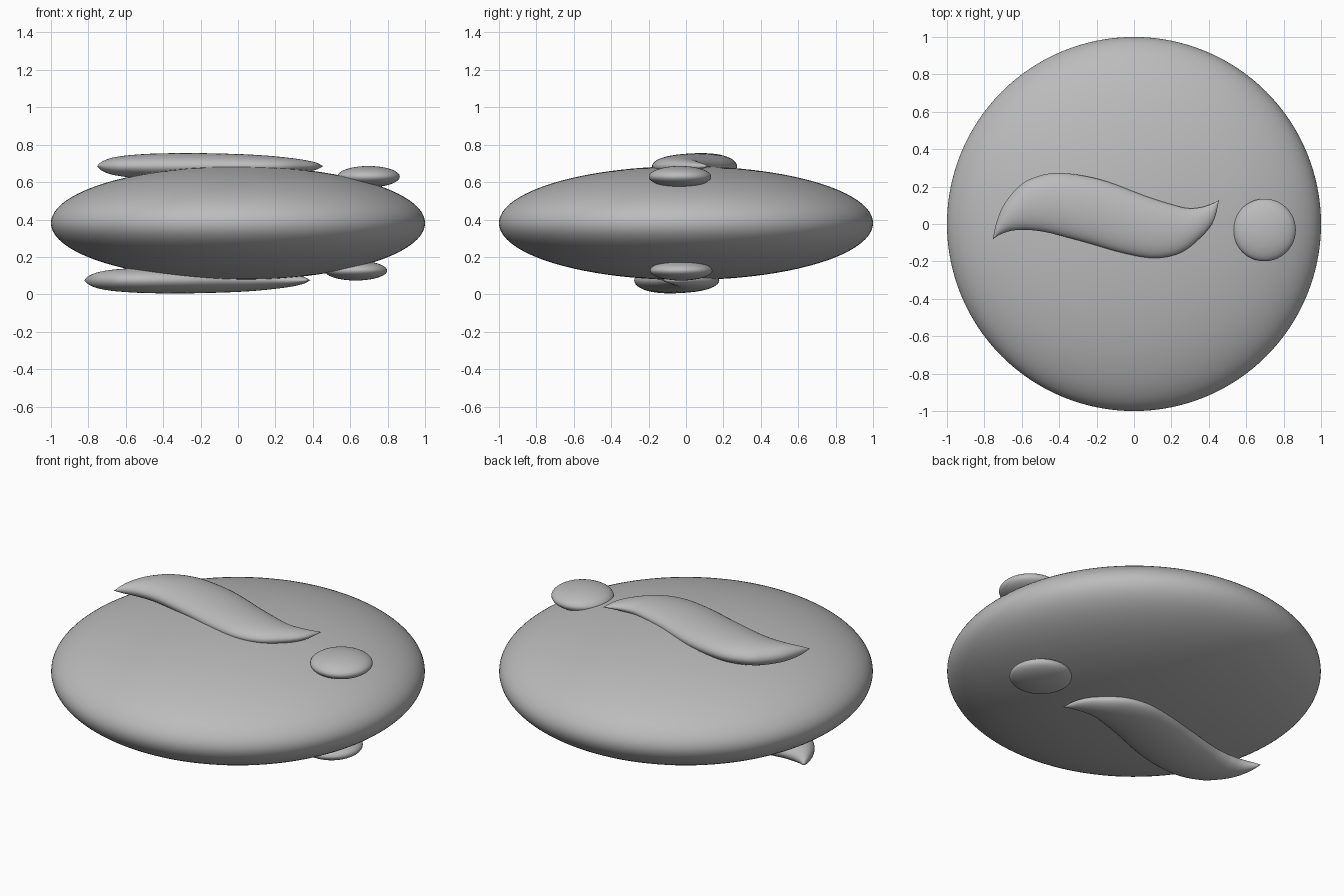
import bpy, bmesh, math
from mathutils import Vector, Matrix

if "Cube" in bpy.data.objects:
    bpy.data.objects.remove(bpy.data.objects["Cube"])

grey = bpy.data.materials.new("plain_grey")
grey.diffuse_color = (0.5, 0.5, 0.5, 1)
grey.use_nodes = True
grey.node_tree.nodes["Principled BSDF"].inputs["Base Color"].default_value = grey.diffuse_color


def finish(bm, name):
    bmesh.ops.recalc_face_normals(bm, faces=bm.faces)
    for f in bm.faces:
        f.smooth = True
    me = bpy.data.meshes.new(name)
    bm.to_mesh(me)
    bm.free()
    me.materials.append(grey)
    ob = bpy.data.objects.new(name, me)
    bpy.context.collection.objects.link(ob)
    return ob


def ellipsoid(name, centre, radii, seg, rings):
    bm = bmesh.new()
    m = Matrix.Translation(centre) @ Matrix.Diagonal((*radii, 1))
    bmesh.ops.create_uvsphere(bm, u_segments=seg, v_segments=rings, radius=1, matrix=m)
    return finish(bm, name)


def spline(a, b, c, d, t):
    return 0.5 * (2 * b + (c - a) * t + (2 * a - 5 * b + 4 * c - d) * t * t
                  + (3 * b - a - 3 * c + d) * t ** 3)


# Curved fin stations: one edge (x, y), other edge (x, y), half thickness
STATIONS = [
    (-.754, -.080, -.754, -.080, 0), (-.738, .000, -.715, -.056, .024),
    (-.700, .096, -.660, -.037, .043), (-.636, .180, -.610, -.032, .054),
    (-.556, .240, -.560, -.032, .061), (-.406, .273, -.460, -.046, .068),
    (-.180, .238, -.270, -.095, .070), (.060, .150, -.060, -.155, .065),
    (.190, .108, .107, -.182, .057), (.283, .085, .246, -.155, .046),
    (.350, .088, .353, -.075, .034), (.410, .105, .425, .015, .019),
    (.455, .128, .455, .128, 0)]


def fin(name, matrix, steps=6, sides=40):
    pts = [Vector(s) for s in STATIONS]
    pts = [2 * pts[0] - pts[1]] + pts + [2 * pts[-1] - pts[-2]]
    path = [spline(*pts[i:i + 4], k / steps)
            for i in range(len(pts) - 3) for k in range(steps)][1:]
    bm = bmesh.new()
    rings = []
    for p in path:
        a, b = Vector((p[0], p[1], 0)), Vector((p[2], p[3], 0))
        mid, half = (a + b) / 2, (a - b) / 2
        rings.append([bm.verts.new(mid + half * math.cos(w) + Vector((0, 0, p[4] * math.sin(w))))
                      for w in (2 * math.pi * j / sides for j in range(sides))])
    for r, q in zip(rings, rings[1:]):
        for j in range(sides):
            k = (j + 1) % sides
            bm.faces.new((r[j], r[k], q[k], q[j]))
    # pointed ends
    for ring, s in ((rings[0], STATIONS[0]), (rings[-1], STATIONS[-1])):
        tip = bm.verts.new((s[0], s[1], 0))
        for j in range(sides):
            bm.faces.new((ring[j], ring[(j + 1) % sides], tip))
    bm.transform(matrix)
    return finish(bm, name)


# Flattened main body
ellipsoid("body", (0, 0, .381), (1, 1, .304), 128, 64)

# Raised S-shaped fins, the lower one turned over
fin("top_fin", Matrix.Translation((0, 0, .685)))
fin("bottom_fin", Matrix.Translation((-.068, -.004, .075)) @ Matrix.Rotation(math.pi, 4, 'X'))

# Small round buttons
ellipsoid("top_button", (.698, -.032, .629), (.167, .167, .057), 64, 32)
ellipsoid("bottom_button", (.63, -.026, .127), (.167, .167, .053), 64, 32)
